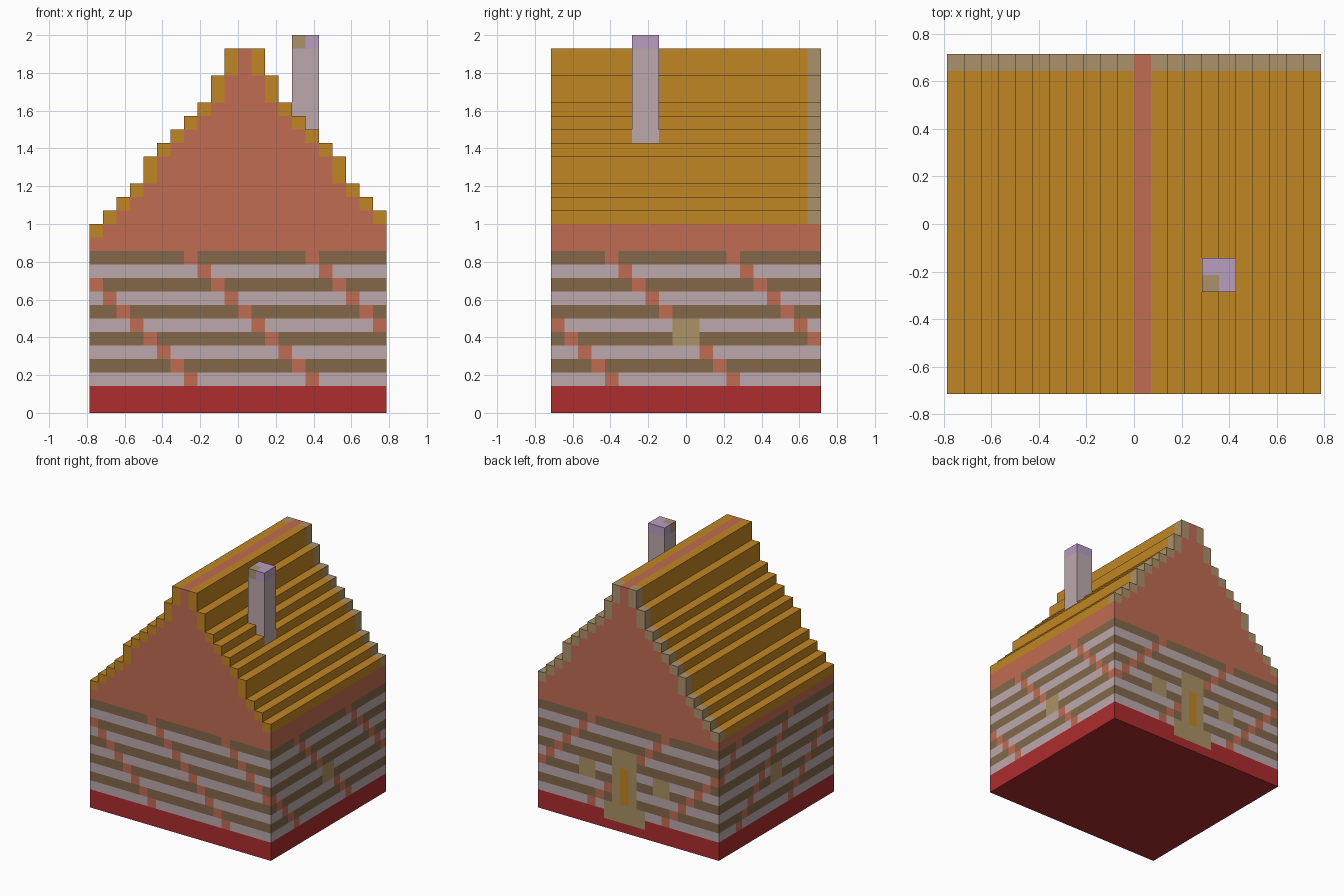
import bpy
import bmesh

cube = bpy.data.objects.get("Cube")
if cube:
    bpy.data.objects.remove(cube, do_unlink=True)

U = 1 / 14                     # size of one block
NX, NY = 22, 20                # plan size in blocks
HEIGHTS = [14, 15, 16, 17, 19, 20, 21, 22, 23, 25, 27]   # roof steps up to the ridge
RIDGE = 11                     # ridge column, roof mirrors about it


def linear(c):
    c /= 255
    return c / 12.92 if c <= 0.04045 else ((c + 0.055) / 1.055) ** 2.4


def material(name, rgb):
    m = bpy.data.materials.new(name)
    m.use_nodes = True
    col = tuple(linear(c) for c in rgb) + (1,)
    m.diffuse_color = col
    b = m.node_tree.nodes["Principled BSDF"]
    b.inputs["Base Color"].default_value = col
    b.inputs["Roughness"].default_value = 0.9
    return m


MATS = [
    material("base red", (174, 44, 46)),
    material("terracotta", (192, 108, 82)),
    material("pale brick", (188, 169, 173)),
    material("brown brick", (130, 104, 74)),
    material("roof orange", (192, 134, 34)),
    material("khaki edge", (171, 146, 108)),
    material("sand trim", (171, 146, 100)),
    material("lilac cap", (184, 158, 192)),
]
RED, TERRA, PALE, BROWN, ORANGE, KHAKI, SAND, LILAC = range(8)


def point(x, y, z):
    """Block coordinates to scene coordinates."""
    return ((x - NX / 2) * U, (y - NY / 2) * U, z * U)


def finish(bm, name):
    bmesh.ops.recalc_face_normals(bm, faces=bm.faces)
    me = bpy.data.meshes.new(name)
    bm.to_mesh(me)
    bm.free()
    for m in MATS:
        me.materials.append(m)
    ob = bpy.data.objects.new(name, me)
    bpy.context.collection.objects.link(ob)
    return ob


def add_box(bm, x0, x1, y0, y1, z0, z1, mat):
    v = [bm.verts.new(point(x, y, z)) for z in (z0, z1)
         for x, y in ((x0, y0), (x1, y0), (x1, y1), (x0, y1))]
    for ids in ((3, 2, 1, 0), (4, 5, 6, 7), (0, 1, 5, 4),
                (1, 2, 6, 5), (2, 3, 7, 6), (3, 0, 4, 7)):
        bm.faces.new([v[i] for i in ids]).material_index = mat


def shell(name, z0, z1, floor=False):
    """Four walls gridded into blocks, each face coloured by wall_colour."""
    bm = bmesh.new()
    # plan outline, counter-clockwise, with the block and side behind each edge
    ring = [((x, 0), (x, 0), "front") for x in range(NX)]
    ring += [((NX, y), (NX - 1, y), "side") for y in range(NY)]
    ring += [((x, NY), (x - 1, NY - 1), "back") for x in range(NX, 0, -1)]
    ring += [((0, y), (0, y - 1), "side") for y in range(NY, 0, -1)]
    rows = [[bm.verts.new(point(*p, z)) for p, _, _ in ring]
            for z in range(z0, z1 + 1)]
    n = len(ring)
    for r in range(z1 - z0):
        for i, (_, block, side) in enumerate(ring):
            j = (i + 1) % n
            f = bm.faces.new((rows[r][i], rows[r][j], rows[r + 1][j], rows[r + 1][i]))
            f.material_index = wall_colour(*block, z0 + r, side)
    if floor:
        bm.faces.new(rows[0][::-1]).material_index = RED
    return finish(bm, name)


def wall_colour(x, y, z, side):
    # doorway, step and windows
    if side == "back":
        off = abs(x - RIDGE)
        if off == 0 and 3 <= z < 7:
            return ORANGE
        if (off <= 1 and 3 <= z < 9) or (off <= 2 and 1 <= z < 3):
            return SAND
        if off in (4, 5) and z in (5, 6):
            return SAND
    if side == "side" and y in (9, 10) and z in (5, 6):
        return SAND
    if z < 2:
        return RED
    # diagonal mortar joints between alternating brick courses
    if (x + y + z) % 9 == 0:
        return TERRA
    return PALE if z % 2 == 0 else BROWN


# Plinth and brick walls
shell("base", 0, 2, floor=True)
shell("brick_walls", 2, 12)

# Roof step of each column: (column, underside, top)
lows = [13] + HEIGHTS[:-1]
steps = [(c, lows[c], HEIGHTS[c]) for c in range(RIDGE)]
steps += [(2 * RIDGE - c, lo, hi) for c, lo, hi in reversed(steps) if c > 0]

# Gable body: stepped profile under the roof, with the ridge stripe on top
tops = {c: lo for c, lo, _ in steps}
tops[RIDGE] = HEIGHTS[-1]
profile = [(NX, 12), (0, 12)]
for c in range(NX):
    for p in ((c, tops[c]), (c + 1, tops[c])):
        if p != profile[-1]:
            profile.append(p)
bm = bmesh.new()
face = bm.faces.new([bm.verts.new(point(x, 0, z)) for x, z in profile])
ext = bmesh.ops.extrude_face_region(bm, geom=[face], use_keep_orig=True)
bmesh.ops.translate(bm, vec=(0, NY * U, 0),
                    verts=[g for g in ext["geom"] if isinstance(g, bmesh.types.BMVert)])
for f in bm.faces:
    f.material_index = TERRA
finish(bm, "gable")

# Stepped roof with a khaki edge at the back and a slot for the chimney
bm = bmesh.new()
for c, lo, hi in steps:
    spans = [(0, 6), (8, NY - 1)] if c == 16 else [(0, NY - 1)]
    for y0, y1 in spans:
        add_box(bm, c, c + 1, y0, y1, lo, hi, ORANGE)
    add_box(bm, c, c + 1, NY - 1, NY, lo, hi, KHAKI)
finish(bm, "stepped_roof")

# Chimney stack and its cap of four blocks
bm = bmesh.new()
add_box(bm, 15, 17, 6, 8, 20, 27, PALE)
finish(bm, "chimney_stack")
bm = bmesh.new()
for x in (15, 16):
    for y in (6, 7):
        add_box(bm, x, x + 1, y, y + 1, 27, 28, KHAKI if (x, y) == (15, 6) else LILAC)
finish(bm, "chimney_cap")
